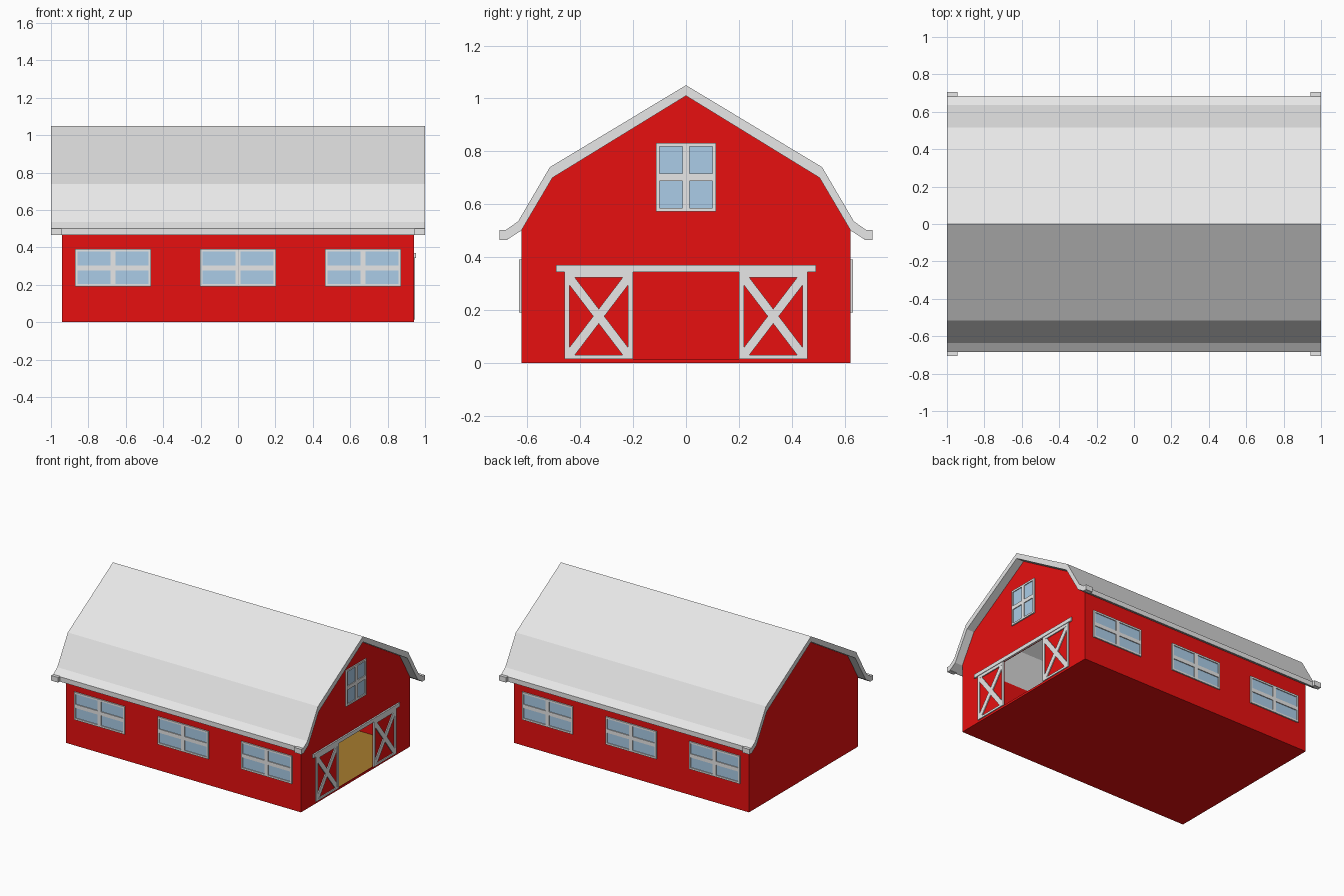
import bpy, bmesh
from mathutils import Vector

if "Cube" in bpy.data.objects:
    bpy.data.objects.remove(bpy.data.objects["Cube"])


def material(name, rgb):
    m = bpy.data.materials.new(name)
    m.use_nodes = True
    m.diffuse_color = (*rgb, 1)
    m.node_tree.nodes["Principled BSDF"].inputs["Base Color"].default_value = (*rgb, 1)
    return m


RED = material("barn red", (0.8, 0.005, 0.005))
GREY = material("light grey", (0.8, 0.8, 0.8))
GLASS = material("window blue", (0.42, 0.63, 0.83))
FLOOR = material("straw floor", (0.38, 0.2, 0.027))

WALL_X, WALL_Y = 0.94, 0.623
DOOR_W, DOOR_TOP, SILL = 0.2, 0.343, 0.015


def finish(name, bm, *mats):
    bmesh.ops.recalc_face_normals(bm, faces=bm.faces)
    mesh = bpy.data.meshes.new(name)
    bm.to_mesh(mesh)
    bm.free()
    for m in mats:
        mesh.materials.append(m)
    obj = bpy.data.objects.new(name, mesh)
    bpy.context.collection.objects.link(obj)
    return obj


def add_prism(bm, pts, x0, x1, mat=0):
    """Extrude a (y, z) outline along x."""
    face = bm.faces.new([bm.verts.new((x0, y, z)) for y, z in pts])
    face.material_index = mat
    new = bmesh.ops.extrude_face_region(bm, geom=[face])["geom"]
    bmesh.ops.translate(bm, vec=(x1 - x0, 0, 0),
                        verts=[v for v in new if isinstance(v, bmesh.types.BMVert)])
    for f in bm.faces:
        if all(v in new for v in f.verts) or any(v in new for v in f.verts):
            f.material_index = mat


def add_bar(bm, y0, y1, z0, z1, x0, x1, mat=0):
    add_prism(bm, [(y0, z0), (y1, z0), (y1, z1), (y0, z1)], x0, x1, mat)


def box(name, x, y, z, mat):
    bm = bmesh.new()
    add_bar(bm, *y, *z, *x)
    return finish(name, bm, mat)


def mirrored(half):
    """Close a half outline, running from ridge downwards, across y = 0."""
    return half + [(-y, z) for y, z in reversed(half) if y > 0]


def cut(target, cutter):
    mod = target.modifiers.new("cut", 'BOOLEAN')
    mod.operation, mod.solver, mod.object = 'DIFFERENCE', 'EXACT', cutter
    bpy.context.view_layer.objects.active = target
    bpy.ops.object.modifier_apply(modifier=mod.name)
    bpy.data.objects.remove(cutter)


# Hollow wall shell with a doorway in the right gable
under = [(0, 1.01), (0.505, 0.70), (WALL_Y, 0.5)]
bm = bmesh.new()
add_prism(bm, mirrored(under + [(WALL_Y, 0)]), -WALL_X, WALL_X)
walls = finish("walls", bm, RED)
t = 0.006
cut(walls, box("room_cutter", (t - WALL_X, WALL_X - t), (t - WALL_Y, WALL_Y - t), (0.004, 1.2), RED))
cut(walls, box("doorway_cutter", (0.9, 1), (-DOOR_W, DOOR_W), (SILL, DOOR_TOP), RED))
box("floor", (t - WALL_X, WALL_X - t), (t - WALL_Y, WALL_Y - t), (0.004, 0.007), FLOOR)

# Gambrel roof with flared eaves
outer = [(0, 1.05), (0.515, 0.74), (0.635, 0.535), (0.685, 0.5), (0.685, 0.465)]
inner = [(0.678, 0.465)] + under[::-1]
half = outer + inner
bm = bmesh.new()
outline = outer + inner + [(-y, z) for y, z in reversed(half) if y > 0]
# Ridge points join both halves
add_prism(bm, outline, -1, 1)
finish("roof", bm, GREY)

# Eave end blocks
for sx, side in ((1, "left"), (-1, "right")):
    for sy, end in ((-1, "front"), (1, "back")):
        box(f"{end}_{side}_eave_block", sorted((sx * 0.945, sx * 1.0)),
            sorted((sy * 0.675, sy * 0.705)), (0.465, 0.502), GREY)


def window(name, wide, high, origin, face):
    """Framed four-pane window on a wall facing +x, +y or -y."""
    bm = bmesh.new()
    a, b, edge, bar, deep = wide / 2, high / 2, 0.013, 0.0135, 0.009
    add_bar(bm, -a + edge, a - edge, -b + edge, b - edge, 0, 0.003, 1)
    for s in (-1, 1):
        add_bar(bm, *sorted((s * a, s * (a - edge))), -b, b, 0, deep)
        add_bar(bm, edge - a, a - edge, *sorted((s * b, s * (b - edge))), 0, deep)
        add_bar(bm, *sorted((s * bar, s * (a - edge))), -bar, bar, 0, deep)
    add_bar(bm, -bar, bar, edge - b, b - edge, 0, deep)
    # Glass is the only part at the shallow depth
    for f in bm.faces:
        f.material_index = 0
    for f in bm.faces:
        if max(v.co.x for v in f.verts) < 0.004 and any(v.co.x > 0.002 for v in f.verts):
            f.material_index = 1
    for v in bm.verts:
        n = Vector(face)
        across = Vector((-n.y, n.x, 0))
        v.co = Vector(origin) + n * v.co.x + across * v.co.y + Vector((0, 0, v.co.z))
    finish(name, bm, GREY, GLASS)


for sy, side in ((-1, "front"), (1, "back")):
    for i in (-1, 0, 1):
        window(f"{side}_window_{i + 2}", 0.405, 0.2, (i * 0.668, sy * WALL_Y, 0.29), (0, sy, 0))
window("gable_window", 0.227, 0.26, (WALL_X, 0, 0.702), (1, 0, 0))

# Sliding barn doors standing open, with crossed braces
for s, side in ((-1, "front"), (1, "back")):
    bm = bmesh.new()
    mid, w, x1 = s * 0.33, 0.13, WALL_X + 0.007
    a, z0, z1 = w - 0.019, 0.03, 0.322
    for e in (-1, 1):
        add_bar(bm, *sorted((mid + e * w, mid + e * a)), SILL, DOOR_TOP, WALL_X, x1)
        brace = [(-a, z0), (0.021 - a, z0), (a, z1 - 0.028), (a, z1), (a - 0.021, z1), (-a, z0 + 0.028)]
        add_prism(bm, [(mid + e * y, z) for y, z in brace], WALL_X, x1 - 0.001)
    add_bar(bm, mid - a, mid + a, SILL, z0, WALL_X, x1)
    add_bar(bm, mid - a, mid + a, z1, DOOR_TOP, WALL_X, x1)
    finish(f"{side}_sliding_door", bm, GREY)
box("door_rail", (WALL_X, 0.951), (-0.492, 0.492), (DOOR_TOP, 0.37), GREY)
